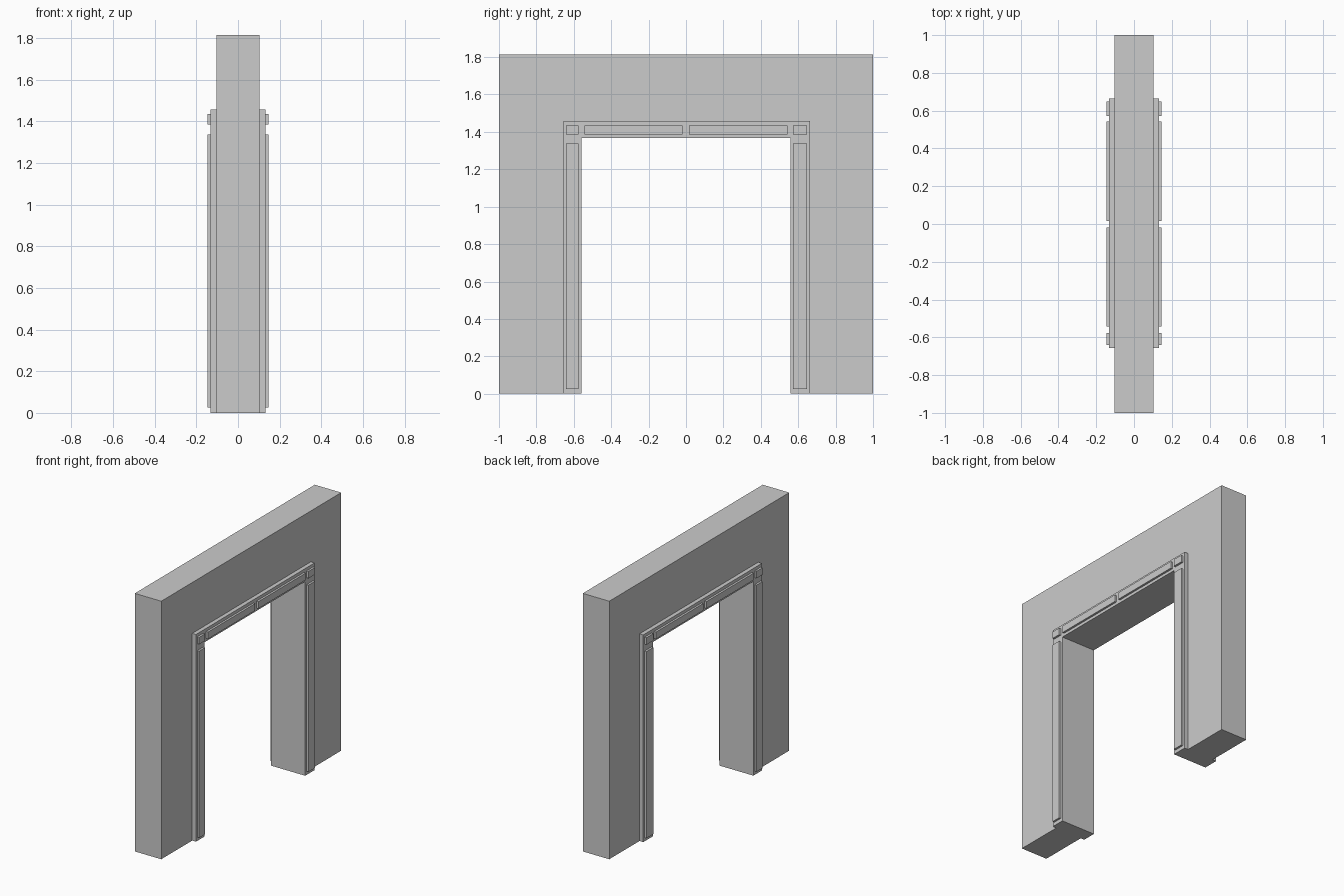
import bpy, bmesh

if "Cube" in bpy.data.objects:
    bpy.data.objects.remove(bpy.data.objects["Cube"])

WALL_X, TRIM_X, PANEL_X = 0.103, 0.132, 0.1465   # half depths of each layer
IN_L, IN_R, IN_TOP = -0.56, 0.558, 1.366         # doorway opening


def prism(name, outline, x0, x1):
    """Extrude a (y, z) outline from x0 to x1."""
    bm = bmesh.new()
    face = bm.faces.new([bm.verts.new((x0, y, z)) for y, z in outline])
    new = bmesh.ops.extrude_face_region(bm, geom=[face])["geom"]
    verts = [g for g in new if isinstance(g, bmesh.types.BMVert)]
    bmesh.ops.translate(bm, verts=verts, vec=(x1 - x0, 0, 0))
    bmesh.ops.recalc_face_normals(bm, faces=bm.faces)
    mesh = bpy.data.meshes.new(name)
    bm.to_mesh(mesh)
    bm.free()
    ob = bpy.data.objects.new(name, mesh)
    bpy.context.collection.objects.link(ob)
    return ob


def arch(left, right, top):
    """Upside-down U outline around the doorway opening."""
    return [(left, 0), (left, top), (right, top), (right, 0),
            (IN_R, 0), (IN_R, IN_TOP), (IN_L, IN_TOP), (IN_L, 0)]


def rect(y0, y1, z0, z1):
    return [(y0, z0), (y1, z0), (y1, z1), (y0, z1)]


# Wall with doorway
prism("wall", arch(-1, 1, 1.815), -WALL_X, WALL_X)

# Raised panels on the trim: y range, z range
LEFT, RIGHT = (-0.641, -0.576), (0.573, 0.648)
POST, HEAD = (0.025, 1.338), (1.386, 1.435)
panels = {
    "left_post_panel": LEFT + POST,
    "right_post_panel": RIGHT + POST,
    "left_corner_panel": LEFT + HEAD,
    "right_corner_panel": RIGHT + HEAD,
    "left_header_panel": (-0.543, -0.018) + HEAD,
    "right_header_panel": (0.017, 0.543) + HEAD,
}

# Door trim and panels on both wall faces
for side, s in (("front", 1), ("back", -1)):
    prism(f"{side}_door_trim", arch(-0.656, 0.664, 1.457), s * WALL_X, s * TRIM_X)
    for name, box in panels.items():
        prism(f"{side}_{name}", rect(*box), s * TRIM_X, s * PANEL_X)
